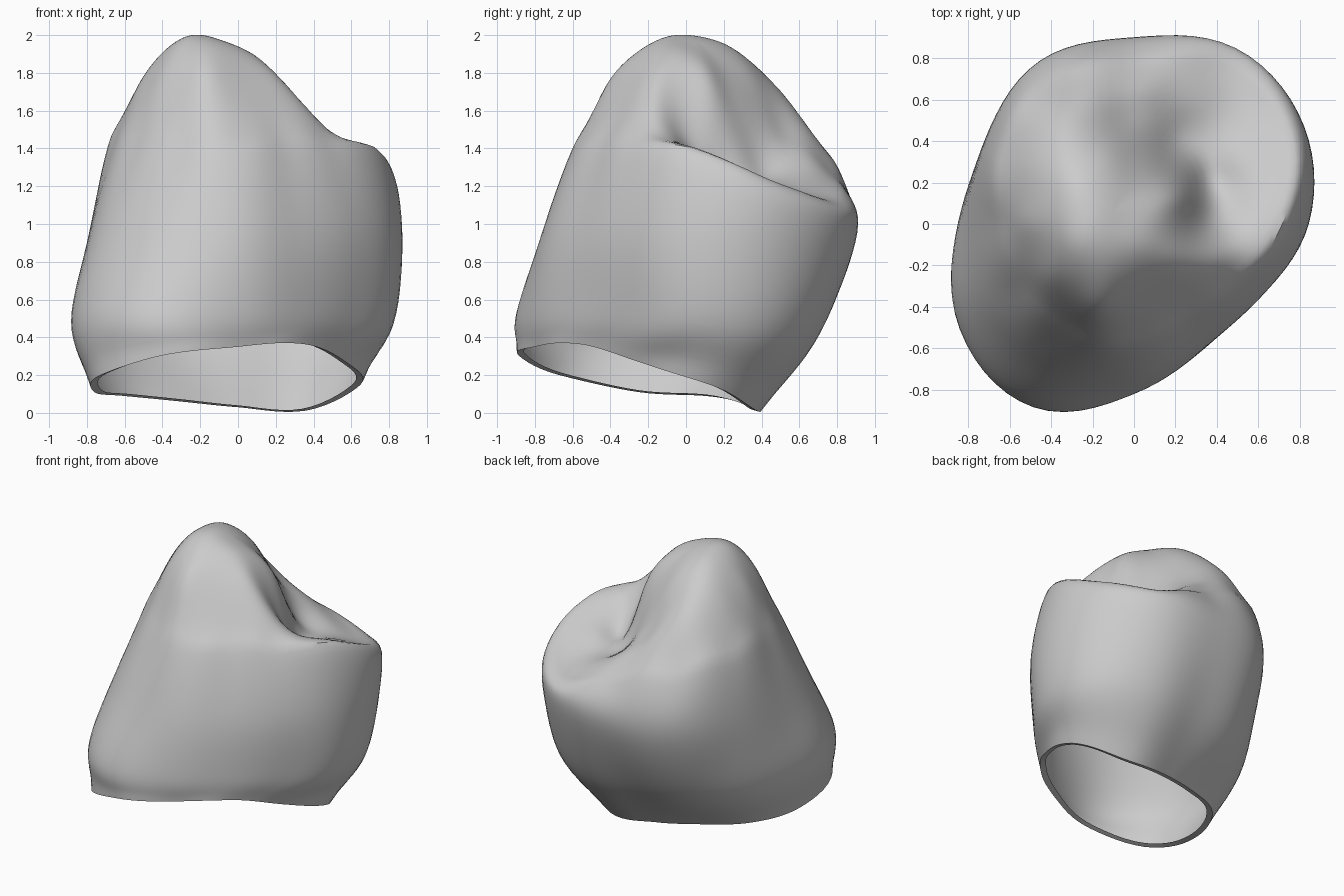
import bpy
import math
from mathutils import Vector

SEGMENTS = 84
WALL_STEPS = 8
TOP_STEPS = 26
LIP_WIDTH = 0.04
TOP_CENTRE = Vector((-0.1, 0.06, 0))
RIM_CENTRE = Vector((0, -0.25, 0))

# Twelve directions, thirty degrees apart, counter-clockwise from +x
RIM_RADIUS = [.57, .75, .72, .61, .6, .7, .76, .84, .74, .55, .48, .48]
RIM_HEIGHT = [.27, .15, .012, .03, .06, .09, .11, .2, .31, .35, .37, .35]
WAIST_RADIUS = [.81, .87, .8, .68, .71, .77, .85, .98, 1.01, .82, .69, .69]
WAIST_HEIGHT = [.48, .45, .42, .42, .42, .44, .46, .5, .52, .54, .55, .53]
BULGE_RADIUS = [.84, .95, .98, .9, .91, .83, .79, .83, .82, .75, .66, .7]
BULGE_HEIGHT = [.98, 1, .97, .95, .95, .95, .95, .95, .95, .95, .95, .96]
SHOULDER_RADIUS = [.72, .88, .91, .8, .83, .75, .65, .63, .61, .58, .51, .57]
SHOULDER_HEIGHT = [1.42, 1.24, 1.12, 1.25, 1.34, 1.43, 1.45, 1.4, 1.4, 1.42, 1.43, 1.42]

# Landmarks of the biting surface
MAIN_CUSP = [(-.2, .02, 2), (-.05, .02, 1.95), (-.2, -.23, 1.93), (-.19, -.42, 1.74),
             (-.46, -.02, 1.83), (-.55, 0, 1.69), (-.43, -.27, 1.7), (-.3, .2, 1.95),
             (-.4, .38, 1.79), (-.54, .3, 1.67), (-.38, .55, 1.63), (-.3, -.1, 1.97)]
INNER_SLOPE = [(.15, .08, 1.82), (.25, .15, 1.6), (.05, .22, 1.77), (.1, .31, 1.59), (-.1, .36, 1.77)]
FRONT_RIDGE = [(.2, -.17, 1.79), (.3, -.17, 1.69), (.4, -.18, 1.58), (.54, -.17, 1.46), (.03, -.12, 1.92)]
GROOVE = [(.36, .02, 1.43), (.32, .18, 1.32), (.18, .38, 1.33), (-.05, .51, 1.5), (-.2, .64, 1.52)]
LOW_CUSP = [(.6, .06, 1.39), (.5, .3, 1.27), (.3, .6, 1.23), (.05, .66, 1.36), (.55, .58, 1.16)]


def spline(a, b, c, d, t):
    """Smooth curve from b to c."""
    return 0.5 * (2 * b + (c - a) * t + (2 * a - 5 * b + 4 * c - d) * t * t
                  + (3 * b - a - 3 * c + d) * t ** 3)


def around(values, angle):
    """Read a closed list of values at any angle."""
    n = len(values)
    place = angle / math.tau * n
    i = math.floor(place)
    a, b, c, d = (values[(i + k) % n] for k in (-1, 0, 1, 2))
    return spline(a, b, c, d, place - i)


def ring_point(radius, height, angle, inset=0):
    r = around(radius, angle) - inset
    return Vector((r * math.cos(angle), r * math.sin(angle), around(height, angle)))


def kernel(a, b):
    return math.sqrt((a[0] - b[0]) ** 2 + (a[1] - b[1]) ** 2 + 0.005)


def solve(rows):
    """Gaussian elimination on an augmented matrix."""
    n = len(rows)
    for i in range(n):
        pivot = max(range(i, n), key=lambda k: abs(rows[k][i]))
        rows[i], rows[pivot] = rows[pivot], rows[i]
        rows[i] = [value / rows[i][i] for value in rows[i]]
        for k in range(n):
            if k != i:
                factor = rows[k][i]
                rows[k] = [p - factor * q for p, q in zip(rows[k], rows[i])]
    return [row[-1] for row in rows]


# Smooth height surface through the landmarks and the shoulder
shoulder = [ring_point(SHOULDER_RADIUS, SHOULDER_HEIGHT, math.tau * k / 12) for k in range(12)]
marks = MAIN_CUSP + INNER_SLOPE + FRONT_RIDGE + GROOVE + LOW_CUSP + [tuple(p) for p in shoulder]
weights = solve([[kernel(p, q) for q in marks] + [p[2]] for p in marks])


def top_point(edge, s):
    p = TOP_CENTRE.lerp(edge, s)
    p.z = sum(w * kernel(p, q) for w, q in zip(weights, marks))
    return p


# One column per angle: lip, open rim, waist, bulge, shoulder, biting surface
columns = []
for k in range(SEGMENTS):
    angle = math.tau * k / SEGMENTS
    lip = RIM_CENTRE + ring_point(RIM_RADIUS, RIM_HEIGHT, angle, LIP_WIDTH)
    lip.z += LIP_WIDTH / 4
    rim = RIM_CENTRE + ring_point(RIM_RADIUS, RIM_HEIGHT, angle)
    waist = ring_point(WAIST_RADIUS, WAIST_HEIGHT, angle)
    bulge = ring_point(BULGE_RADIUS, BULGE_HEIGHT, angle)
    edge = top_point(ring_point(SHOULDER_RADIUS, SHOULDER_HEIGHT, angle), 1)
    path = [2 * rim - waist, rim, waist, bulge, edge, top_point(edge, 0.7)]
    column = [lip]
    column += [spline(*path[j:j + 4], i / WALL_STEPS) for j in range(3) for i in range(WALL_STEPS)]
    column += [top_point(edge, 1 - i / TOP_STEPS) for i in range(TOP_STEPS)]
    columns.append(column)

length = len(columns[0])
verts = [p for column in columns for p in column]
verts.append(top_point(TOP_CENTRE, 1))
faces = []
for k in range(SEGMENTS):
    here, there = k * length, (k + 1) % SEGMENTS * length
    for i in range(length - 1):
        faces.append((here + i, there + i, there + i + 1, here + i + 1))
    faces.append((here + length - 1, there + length - 1, len(verts) - 1))

cube = bpy.data.objects.get("Cube")
if cube:
    bpy.data.objects.remove(cube, do_unlink=True)

mesh = bpy.data.meshes.new("tooth_crown")
mesh.from_pydata(verts, [], faces)
crown = bpy.data.objects.new("tooth_crown", mesh)
bpy.context.collection.objects.link(crown)

# Plain grey
grey = bpy.data.materials.new("light_grey")
grey.use_nodes = True
grey.diffuse_color = (0.6, 0.6, 0.6, 1)
grey.node_tree.nodes["Principled BSDF"].inputs["Base Color"].default_value = grey.diffuse_color
mesh.materials.append(grey)

# Soften everything above the open rim
upper = crown.vertex_groups.new(name="upper")
upper.add([i for i in range(len(verts)) if i % length > 2], 1, "REPLACE")
soften = crown.modifiers.new("soften", "SMOOTH")
soften.factor = 0.5
soften.iterations = 5
soften.vertex_group = upper.name

bpy.ops.object.select_all(action="DESELECT")
crown.select_set(True)
bpy.context.view_layer.objects.active = crown
bpy.ops.object.shade_smooth_by_angle(angle=math.radians(60))
